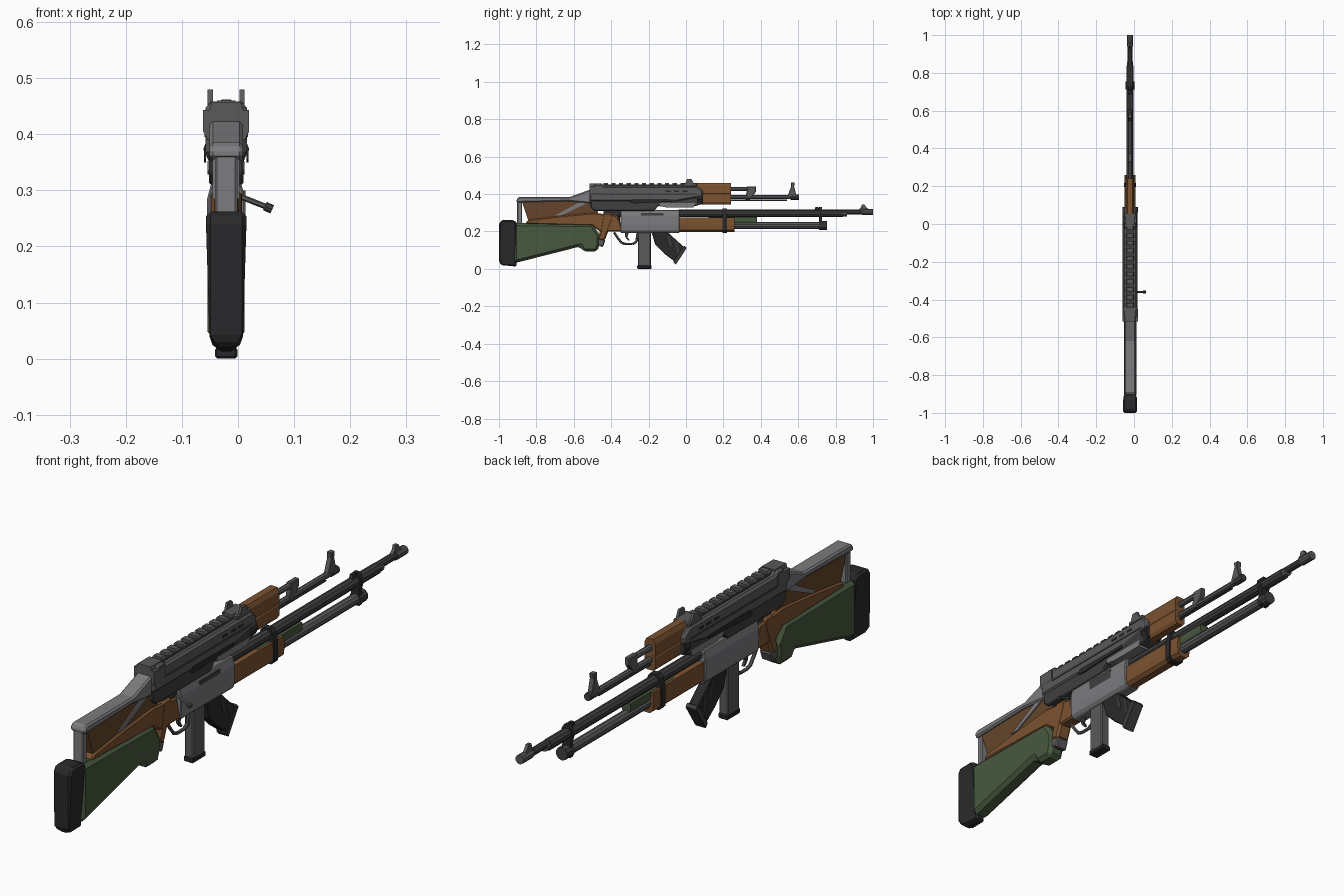
import bpy, bmesh, math
from mathutils import Vector

CX = -0.021   # centre plane of the gun (the bolt handle sticks out to +x)


def material(name, c):
    m = bpy.data.materials.new(name)
    m.diffuse_color = (*c, 1)
    return m


LIGHT = material("light_steel", (0.20, 0.20, 0.21))
MID = material("steel", (0.10, 0.10, 0.105))
DARK = material("dark_steel", (0.05, 0.05, 0.053))
BLACK = material("black_rubber", (0.022, 0.022, 0.024))
WOOD = material("wood", (0.20, 0.085, 0.03))
DWOOD = material("dark_wood", (0.13, 0.06, 0.025))
GREEN = material("green_polymer", (0.065, 0.10, 0.05))


def finish(name, bm, mat, bevel=0):
    bmesh.ops.recalc_face_normals(bm, faces=bm.faces)
    me = bpy.data.meshes.new(name)
    bm.to_mesh(me)
    bm.free()
    ob = bpy.data.objects.new(name, me)
    bpy.context.collection.objects.link(ob)
    me.materials.append(mat)
    if bevel:
        b = ob.modifiers.new("bevel", 'BEVEL')
        b.width, b.segments, b.limit_method = bevel, 1, 'ANGLE'
        b.angle_limit = math.radians(40)
    return ob


def side(name, pts, half, mat, bevel=0, x=0):
    """Extrude a (y, z) side profile across x."""
    bm = bmesh.new()
    f = bm.faces.new([bm.verts.new((CX + x - half, y, z)) for y, z in pts])
    new = bmesh.ops.extrude_face_region(bm, geom=[f])["geom"]
    bmesh.ops.translate(bm, vec=(2 * half, 0, 0),
                        verts=[v for v in new if isinstance(v, bmesh.types.BMVert)])
    return finish(name, bm, mat, bevel)


def block(name, y0, y1, z0, z1, half, mat, bevel=0, x=0):
    return side(name, [(y0, z0), (y1, z0), (y1, z1), (y0, z1)], half, mat, bevel, x)


def section(name, y0, y1, pts, mat, bevel=0):
    """Extrude a mirrored (half-width, z) cross-section along y."""
    loop = pts + [(-x, z) for x, z in reversed(pts)]
    bm = bmesh.new()
    f = bm.faces.new([bm.verts.new((CX + x, y0, z)) for x, z in loop])
    new = bmesh.ops.extrude_face_region(bm, geom=[f])["geom"]
    bmesh.ops.translate(bm, vec=(0, y1 - y0, 0),
                        verts=[v for v in new if isinstance(v, bmesh.types.BMVert)])
    return finish(name, bm, mat, bevel)


def rod(name, a, b, r, mat, n=10, r2=None):
    a, b = Vector(a), Vector(b)
    bm = bmesh.new()
    bmesh.ops.create_cone(bm, cap_ends=True, segments=n, radius1=r,
                          radius2=r2 or r, depth=(b - a).length)
    bm.transform((b - a).to_track_quat('Z', 'Y').to_matrix().to_4x4())
    bmesh.ops.translate(bm, vec=(a + b) / 2, verts=bm.verts)
    return finish(name, bm, mat)


def tube(name, y0, y1, z, r, mat, n=10, r2=None):
    return rod(name, (CX, y0, z), (CX, y1, z), r, mat, n, r2)


# Lower shoulder stock and butt pad
side("green_stock", [(-.92, .03), (-.565, .12), (-.548, .092), (-.475, .092), (-.462, .13),
                     (-.46, .18), (-.50, .24), (-.92, .245)], .033, GREEN, .014)
pad = side("butt_pad", [(-1.0, .035), (-.985, .02), (-.905, .012), (-.905, .252),
                        (-.93, .262), (-.985, .262), (-1.0, .24)], .036, BLACK, .008)
for v in pad.data.vertices:
    if v.co.z < .03:
        v.co.x = CX + (v.co.x - CX) * .5

# Upper frame stock with wooden panel
side("stock_frame_top", [(-.905, .355), (-.905, .375), (-.89, .385), (-.62, .385), (-.51, .425),
                         (-.51, .35), (-.63, .362)], .030, LIGHT, .006)
block("stock_frame_post", -.903, -.876, .22, .37, .020, LIGHT, .004)
side("stock_panel", [(-.878, .362), (-.60, .362), (-.49, .36), (-.46, .27), (-.84, .25)],
     .020, DWOOD)
side("stock_lower_rail", [(-.86, .24), (-.845, .262), (-.66, .285), (-.50, .30), (-.36, .285),
                          (-.34, .20), (-.46, .20), (-.50, .23)], .027, WOOD, .006)
side("stock_strut", [(-.70, .285), (-.67, .285), (-.53, .35), (-.52, .37), (-.56, .362)],
     .024, LIGHT)

# Upper receiver
side("receiver_cover", [(-.515, .36), (-.515, .415), (-.487, .455), (-.45, .455), (-.44, .442),
                        (.06, .442), (.09, .42), (.09, .385), (-.05, .36)], .037, MID, .008)
section("receiver_end", -.517, -.45, [(.033, .39), (.041, .405), (.041, .443), (.030, .443),
                                      (.026, .457)], MID)
side("receiver_body", [(-.51, .33), (-.49, .31), (-.17, .31), (-.15, .335), (.05, .335),
                       (.09, .35), (.09, .39), (-.51, .40)], .031, DARK, .004)
side("receiver_belly", [(-.14, .335), (-.10, .328), (.04, .328), (.05, .352), (-.14, .352)],
     .033, LIGHT)
for s in (-1, 1):
    tag = "right" if s > 0 else "left"
    block("cover_rib_" + tag, -.45, .06, .395, .402, .0015, DARK, 0, s * .0375)
    side("selector_lever_" + tag, [(-.30, .355), (-.28, .35), (-.05, .36), (-.05, .372),
                                   (-.29, .374)], .002, BLACK, 0, s * .038)
    for i in range(3):
        block(f"cover_slot_{tag}_{i}", -.11 + i * .045, -.082 + i * .045, .412, .420,
              .001, BLACK, 0, s * .0375)
section("front_latch", .06, .09, [(.03, .35), (.041, .373), (.033, .395)], BLACK)

# Top rail with teeth
block("top_rail", -.45, .0, .438, .450, .018, DARK)
for i in range(11):
    y = -.44 + i * .041
    section(f"rail_tooth_{i}", y, y + .022, [(.017, .446), (.021, .452), (.016, .460)], MID)

# Rear sight
block("rear_sight_base", -.02, .06, .438, .458, .033, MID, .005)
for s in (-1, 1):
    side("rear_sight_ear_" + ("right" if s > 0 else "left"),
         [(-.005, .45), (.045, .45), (.03, .48), (.005, .48)], .0045, MID, 0, s * .0285)

# Upper handguard, gas tube and upper barrel
section("upper_handguard", .055, .24, [(.014, .345), (.022, .358), (.022, .395), (.019, .40),
                                       (.022, .405), (.022, .445), (.014, .46)], WOOD)
tube("gas_tube", .23, .34, .428, .011, MID, 8)
side("gas_block", [(.315, .372), (.345, .372), (.375, .415), (.375, .441), (.325, .441),
                   (.325, .415)], .010, MID, .003)
tube("upper_barrel", .0, .58, .384, .011, MID, 8)
tube("upper_muzzle", .56, .605, .384, .0145, DARK, 8)
side("upper_front_sight", [(.535, .375), (.59, .375), (.59, .395), (.578, .44), (.582, .462),
                           (.56, .462), (.562, .44), (.545, .395)], .010, MID, .002)
tube("cleaning_rod", .24, .54, .366, .004, DARK, 6)

# Lower receiver
section("lower_receiver", -.35, -.035, [(.020, .192), (.031, .205), (.034, .235), (.034, .285),
                                        (.026, .315)], LIGHT, .003)
block("ejection_port", -.24, -.12, .265, .30, .002, DARK, 0, .032)
rod("bolt_handle", (CX + .02, -.36, .291), (.057, -.36, .268), .005, MID, 6)
rod("bolt_knob", (.048, -.36, .272), (.061, -.36, .266), .008, DARK, 8)
tube("bolt_body", -.44, -.34, .295, .018, DARK, 10)

# Lower handguard and green strip
section("lower_handguard", -.04, .26, [(.014, .197), (.026, .208), (.029, .235), (.027, .276)],
        WOOD)
section("green_strip", .12, .38, [(.014, .245), (.018, .255), (.018, .277)], GREEN)

# Lower barrel and magazine tube
tube("lower_barrel", -.04, .84, .297, .020, DARK, 10)
tube("muzzle_collar", .80, .86, .297, .017, MID, 10)
tube("muzzle_barrel", .83, .985, .304, .0135, DARK, 10)
tube("muzzle_tip", .94, 1.0, .304, .017, MID, 10)
side("lower_front_sight", [(.915, .31), (.985, .31), (.965, .328), (.955, .343), (.94, .343),
                           (.935, .328)], .006, MID)
tube("magazine_tube", .24, .73, .232, .019, MID, 10)
tube("magazine_tube_cap", .712, .755, .232, .024, DARK, 10)

# Barrel bands
section("handguard_band", .195, .218, [(.020, .193), (.032, .205), (.032, .275), (.024, .31),
                                       (.014, .322)], BLACK)
section("barrel_clamp", .712, .728, [(.016, .21), (.022, .225), (.015, .262), (.023, .29),
                                     (.018, .315), (.008, .33)], BLACK)
side("band_screw", [(.685, .31), (.715, .31), (.708, .33), (.692, .33)], .007, BLACK)

# Pistol grip with steel foot
side("pistol_grip", [(-.445, .30), (-.395, .30), (-.39, .27), (-.435, .15), (-.475, .155),
                     (-.46, .20)], .028, WOOD, .008)
side("grip_foot", [(-.485, .135), (-.445, .115), (-.43, .155), (-.475, .165)], .025, MID, .005)

# Trigger and guard
path = [(-.385, .195), (-.365, .165), (-.345, .140), (-.325, .133), (-.285, .133), (-.265, .145),
        (-.258, .195)]
for i, ((y0, z0), (y1, z1)) in enumerate(zip(path, path[1:])):
    rod(f"trigger_guard_{i}", (CX, y0, z0), (CX, y1, z1), .0065, MID, 6)
side("trigger", [(-.325, .20), (-.305, .20), (-.312, .17), (-.300, .152), (-.308, .150),
                 (-.325, .17)], .005, DARK)

# Straight magazine
block("straight_magazine", -.257, -.188, .012, .20, .018, MID, .004)
block("straight_magazine_base", -.261, -.184, .0, .020, .020, BLACK, .004)

# Curved magazine
side("curved_magazine", [(-.185, .20), (-.10, .20), (-.07, .17), (-.005, .112), (-.055, .035),
                         (-.115, .08), (-.165, .13)], .020, BLACK, .003)
side("curved_magazine_base", [(-.068, .038), (-.055, .022), (.004, .112), (-.008, .125)],
     .022, DARK, .002)
for i in range(2):
    d = i * .04
    side(f"curved_magazine_rib_{i}", [(-.10 + d, .18 - d * .7), (-.09 + d, .175 - d * .7),
                                      (-.075 + d, .125 - d * 1.1), (-.085 + d, .12 - d * .9)],
         .0215, DARK)
